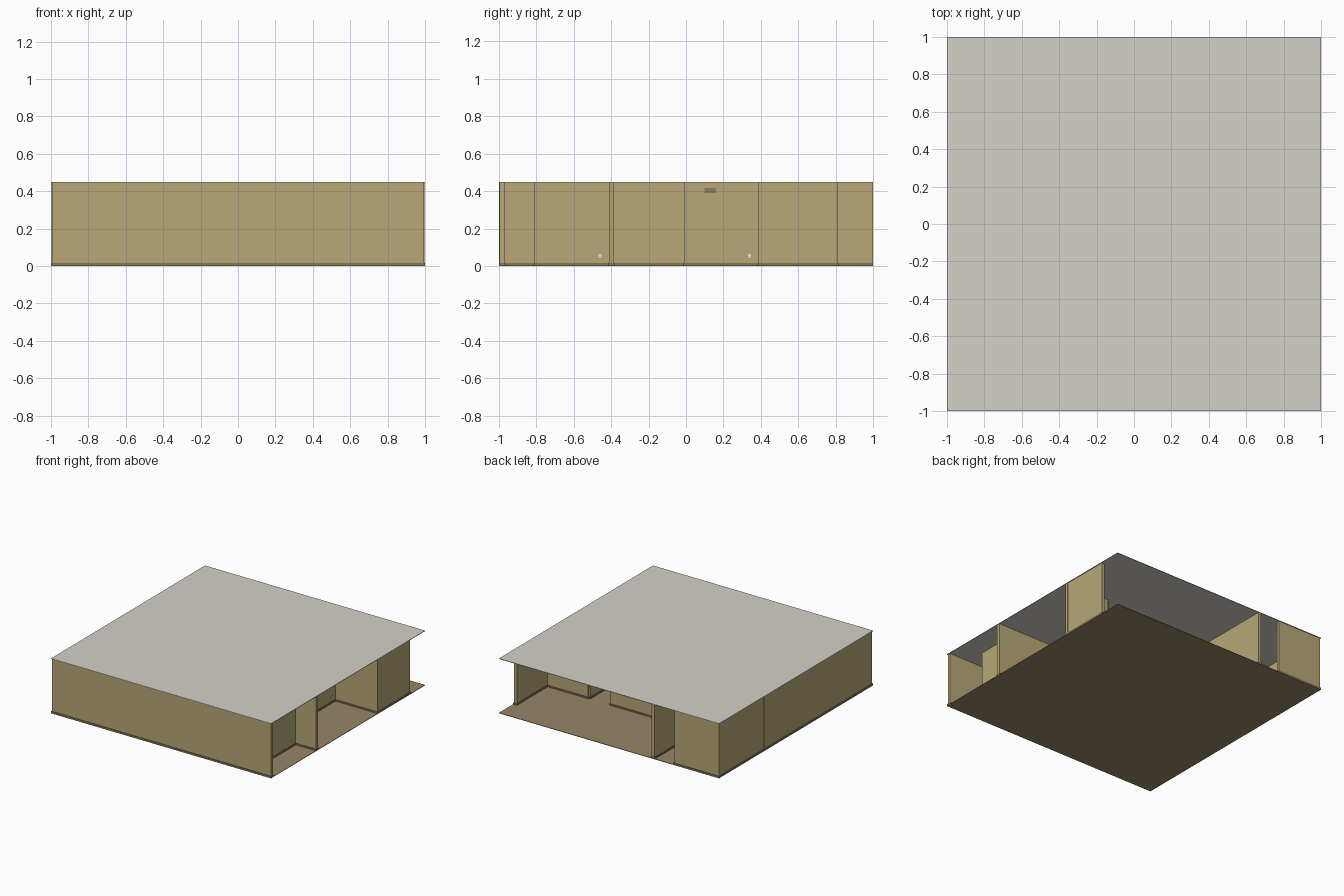
import bpy
from mathutils import Vector

cube = bpy.data.objects.get("Cube")
if cube:
    bpy.data.objects.remove(cube, do_unlink=True)


def material(name, rgb):
    """Make a flat material from 0-255 display values."""
    linear = [((c / 255 + 0.055) / 1.055) ** 2.4 for c in rgb] + [1]
    mat = bpy.data.materials.new(name)
    mat.use_nodes = True
    mat.diffuse_color = linear
    bsdf = mat.node_tree.nodes["Principled BSDF"]
    bsdf.inputs["Base Color"].default_value = linear
    bsdf.inputs["Roughness"].default_value = 0.9
    return mat


WALL = material("mustard wallpaper", (184, 169, 120))
CEILING = material("pale grey ceiling", (213, 209, 201))
CARPET = material("brown carpet", (151, 134, 103))
TRIM = material("dark tan trim", (134, 119, 84))
VENT = material("vent brown", (140, 123, 95))
OUTLET = material("off white plastic", (228, 226, 216))

TOP = 0.45          # overall height
SLAB = 0.004        # floor and ceiling thickness
HALF = 0.0125       # half wall thickness
LIP = 0.005         # how far the skirting stands out
SKIRT_TOP = 0.016
OUTER = 1 - HALF - LIP   # centre line of the perimeter walls


def box(name, low, high, mat):
    low, high = Vector(low), Vector(high)
    bpy.ops.mesh.primitive_cube_add(size=1, location=(low + high) / 2)
    obj = bpy.context.object
    obj.name = name
    obj.scale = high - low
    bpy.ops.object.transform_apply(location=False, rotation=False, scale=True)
    obj.data.materials.append(mat)
    return obj


def wall(name, axis, at, start, end):
    """Wall running along an axis at a fixed offset, with a skirting board."""
    for part, grow, z0, z1, mat in (
            ("wall", 0, SLAB, TOP - SLAB, WALL),
            ("skirting", LIP, SLAB, SKIRT_TOP, TRIM)):
        a = max(start - grow, -1)
        b = min(end + grow, 1)
        c, d = at - HALF - grow, at + HALF + grow
        if axis == "x":
            box(f"{name}_{part}", (a, c, z0), (b, d, z1), mat)
        else:
            box(f"{name}_{part}", (c, a, z0), (d, b, z1), mat)


# Floor and ceiling slabs
box("floor", (-1, -1, 0), (1, 1, SLAB), CARPET)
box("ceiling", (-1, -1, TOP - SLAB), (1, 1, TOP), CEILING)

# Perimeter walls
EDGE = 1 - LIP
wall("front", "x", -OUTER, -EDGE, EDGE)
wall("left_side", "y", -OUTER, -EDGE, EDGE)
wall("back", "x", OUTER, -EDGE, -0.59)
wall("right_side", "y", OUTER, 0.4, 0.81)

# Partitions, whose ends show slightly through the perimeter
END = 0.998
wall("right_room_front", "x", -0.4, 0.2, END)
wall("right_room_side", "y", 0.8, -0.81, -0.4)
wall("alcove_side", "y", 0.6, -0.01, 0.4)
wall("alcove_back", "x", 0.4, 0.6, END)
wall("middle", "x", 0.4, -END, 0.4)
wall("back_room_side", "y", -0.4, 0.4, END)
wall("front_room_side", "y", -0.2, -END, -0.4)

# Wall fittings: vent and power outlets
FACE = 0.6 + HALF
box("air_vent", (FACE, 0.1, 0.39), (FACE + 0.005, 0.16, 0.417), VENT)
for name, x, y in (("outlet_front", 0.8 + HALF, -0.46), ("outlet_alcove", FACE, 0.34)):
    box(name, (x, y - 0.008, 0.045), (x + 0.004, y + 0.008, 0.063), OUTLET)
